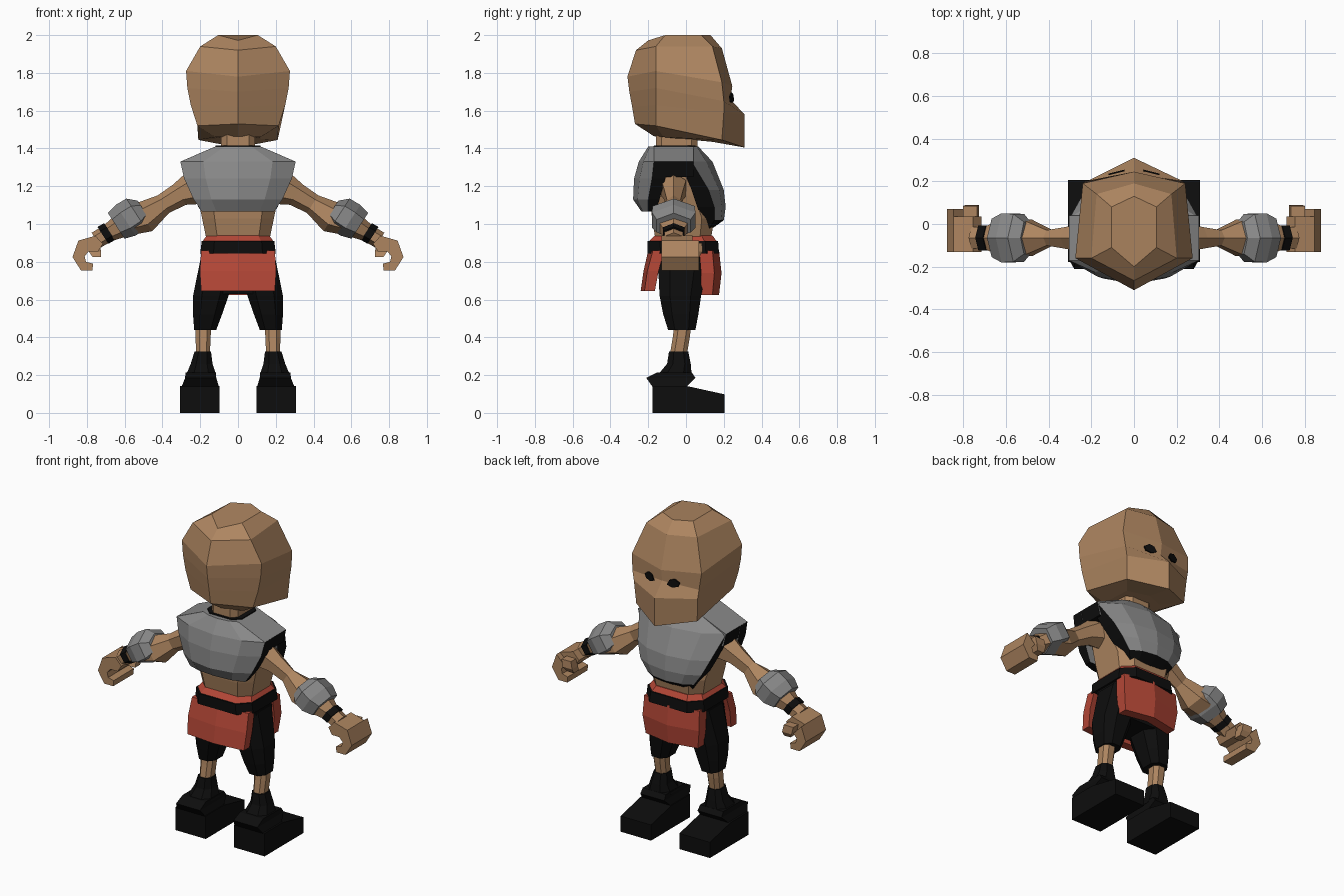
import bpy, bmesh, math
from mathutils import Vector

if "Cube" in bpy.data.objects:
    bpy.data.objects.remove(bpy.data.objects["Cube"])


def material(name, rgb):
    m = bpy.data.materials.new(name)
    m.use_nodes = True
    m.diffuse_color = (*rgb, 1)
    m.node_tree.nodes["Principled BSDF"].inputs["Base Color"].default_value = (*rgb, 1)
    return m


SKIN = material("tan skin", (0.42, 0.235, 0.117))
GREY = material("grey armour", (0.25, 0.25, 0.25))
RED = material("red cloth", (0.45, 0.062, 0.037))
BLACK = material("black cloth", (0.004, 0.004, 0.004))


def loft(name, rings, mats, mirror=False, rule=None):
    """Join equal-length rings of points with flat faces and cap both ends."""
    bm = bmesh.new()
    rows = [[bm.verts.new(p) for p in r] for r in rings]
    n = len(rows[0])
    for a, b in zip(rows, rows[1:]):
        for i in range(n):
            j = (i + 1) % n
            bm.faces.new((a[i], a[j], b[j], b[i]))
    bm.faces.new(rows[0])
    bm.faces.new(rows[-1])
    bmesh.ops.recalc_face_normals(bm, faces=bm.faces)
    bm.normal_update()
    if rule:
        for f in bm.faces:
            f.material_index = rule(f)
    me = bpy.data.meshes.new(name)
    bm.to_mesh(me)
    bm.free()
    for m in mats:
        me.materials.append(m)
    ob = bpy.data.objects.new(name, me)
    bpy.context.collection.objects.link(ob)
    if mirror:
        ob.modifiers.new("Mirror", 'MIRROR').use_mirror_merge = False
    return ob


def sym(half):
    """Complete a half ring that starts and ends on the centre plane."""
    return half + [(-x, y, z) for x, y, z in reversed(half[1:-1])]


def box(x0, x1, y0, y1, zb, zf=None):
    zf = zb if zf is None else zf
    return [(x0, y0, zb), (x1, y0, zb), (x1, y1, zf), (x0, y1, zf)]


def oct_ring(hx, y0, y1, z, cut=0.35):
    """Chamfered rectangle, symmetric in x."""
    c = cut * hx
    return sym([(0, y0, z), (hx - c, y0, z), (hx, y0 + c, z),
                (hx, y1 - c, z), (hx - c, y1, z), (0, y1, z)])


ARM_N = Vector((0.54, 0, 0.84))


def arm_ring(x, z, ry, rn, n=6, y=-0.065):
    """Ring across the arm's slanted axis."""
    pts = []
    for i in range(n):
        a = math.tau * (i + 0.5) / n
        k = 1 / math.cos(math.pi / n)
        p = Vector((x, y + ry * math.cos(a) * k, z)) + ARM_N * rn * math.sin(a) * k
        pts.append(tuple(p))
    return pts


# Head: rings run back centre, back corner, front corner, front centre
head = [
    [(0, -.20, 1.972), (.105, -.11, 2.0), (.105, .08, 2.0), (0, .13, 2.0)],
    [(0, -.265, 1.92), (.20, -.16, 1.94), (.175, .14, 1.94), (0, .19, 1.93)],
    [(0, -.31, 1.78), (.275, -.16, 1.81), (.24, .19, 1.75), (0, .245, 1.73)],
    [(0, -.30, 1.70), (.268, -.16, 1.72), (.23, .20, 1.65), (0, .235, 1.66)],
    [(0, -.285, 1.62), (.25, -.16, 1.63), (.22, .20, 1.59), (0, .31, 1.58)],
    [(0, -.27, 1.53), (.215, -.16, 1.52), (.21, .19, 1.445), (0, .31, 1.405)],
    [(0, -.17, 1.465), (.12, -.12, 1.46), (.12, .08, 1.45), (0, .14, 1.435)],
]
loft("head", [sym(r) for r in head], [SKIN])

# Eyes: thin plates lying on the face below the brow
eye = [(.045, 1.655), (.06, 1.685), (.09, 1.695), (.12, 1.675), (.11, 1.65), (.075, 1.642)]
loft("eyes", [[(x, .262 - .25 * x + d, z) for x, z in eye] for d in (-.004, .004)],
     [BLACK], mirror=True)

# Neck and torso
loft("neck", [oct_ring(.09, -.16, .06, 1.34), oct_ring(.09, -.16, .06, 1.48)], [SKIN])
loft("torso", [oct_ring(.165, -.16, .13, .91), oct_ring(.19, -.18, .15, 1.03),
               oct_ring(.215, -.19, .12, 1.15), oct_ring(.24, -.15, .06, 1.30)], [SKIN])
loft("collar", [oct_ring(.12, -.175, .05, 1.40), oct_ring(.12, -.17, .05, 1.416)], [BLACK])


def edge_black(f):
    return 1 if abs(f.normal.x) > .8 or f.normal.z < -.6 else 0


def plate(z, yo, xc, yc, yi):
    """Vest section: outer centre, bevelled corner, inner face."""
    ym = yo + (yc - yo) * .3
    return sym([(0, yo, z), (xc * .6, ym, z), (xc, yc, z), (xc, yi, z), (0, yi, z)])


# Armoured vest: grey plates with black edges
loft("vest_back", [plate(*r) for r in (
    (1.41, -.20, .12, -.17, -.10), (1.33, -.25, .305, -.17, -.10),
    (1.24, -.275, .285, -.18, -.11), (1.13, -.28, .235, -.20, -.14),
    (1.065, -.235, .19, -.20, -.16))], [GREY, BLACK], rule=edge_black)
loft("vest_front", [plate(*r) for r in (
    (1.41, .065, .12, .04, -.04), (1.33, .14, .30, .03, -.03),
    (1.18, .20, .25, .12, .03), (1.09, .21, .21, .15, .06),
    (1.02, .20, .16, .15, .08), (.97, .13, .13, .12, .08))], [GREY, BLACK], rule=edge_black)
loft("vest_shoulders", [box(-x, x, -.17, .04, z) for x, z in
                        ((.12, 1.41), (.304, 1.331), (.285, 1.25))],
     [GREY, BLACK], rule=edge_black)

# Waist sash, belt and the two hanging flaps
loft("waist_sash", [oct_ring(.165, -.165, .14, .94), oct_ring(.19, -.20, .165, .905),
                    oct_ring(.19, -.20, .165, .89)], [RED])
loft("belt", [oct_ring(.192, -.205, .17, .91), oct_ring(.20, -.205, .175, .845)], [BLACK])


def flap(hx, y_mid, y_side, thick, z):
    return sym([(0, y_mid, z), (hx, y_side, z),
                (hx, y_side - thick, z), (0, y_mid - thick, z)])


loft("back_flap", [flap(.195, -.20, -.175, -.06, .86), flap(.202, -.225, -.205, -.06, .75),
                   flap(.195, -.24, -.22, -.055, .645)], [RED])
loft("front_flap", [flap(.19, .175, .14, .07, .86), flap(.195, .188, .15, .07, .74),
                    flap(.18, .175, .14, .06, .625)], [RED])

# Shorts: hips and baggy legs
loft("shorts_hips", [oct_ring(.185, -.17, .12, .87), oct_ring(.20, -.15, .11, .75),
                     oct_ring(.13, -.12, .08, .63)], [BLACK])


def leg_ring(x0, x1, y0, y1, z):
    cx, cy = (x1 - x0) * .25, (y1 - y0) * .25
    return [(x0 + cx, y0, z), (x1 - cx, y0, z), (x1, y0 + cy, z), (x1, y1 - cy, z),
            (x1 - cx, y1, z), (x0 + cx, y1, z), (x0, y1 - cy, z), (x0, y0 + cy, z)]


loft("shorts_legs", [leg_ring(*r) for r in (
    (.01, .195, -.15, .12, .83), (.05, .238, -.14, .08, .62),
    (.085, .238, -.12, .065, .52), (.115, .232, -.095, .05, .44))], [BLACK], mirror=True)

# Shins and boots
loft("shins", [leg_ring(*r) for r in (
    (.14, .225, -.06, .03, .48), (.145, .225, -.07, .02, .40),
    (.15, .22, -.09, .0, .28))], [SKIN], mirror=True)
loft("boot_shafts", [leg_ring(*r) for r in (
    (.143, .23, -.09, .012, .325), (.135, .25, -.10, .025, .26),
    (.115, .275, -.15, .03, .20))], [BLACK], mirror=True)
loft("boot_cuffs", [box(.118, .278, -.15, .03, .215), box(.115, .28, -.21, .05, .185),
                    box(.10, .30, -.175, .0, .135)], [BLACK], mirror=True)
loft("boot_feet", [box(.098, .308, -.178, .0, .143), box(.098, .308, -.178, .0, 0)],
     [BLACK], mirror=True)
loft("boot_toes", [box(.098, .308, 0, .205, .143, .098), box(.098, .308, 0, .205, 0)],
     [BLACK], mirror=True)

# Arms, gauntlets and wrist bands
loft("arms", [arm_ring(*r) for r in (
    (.22, 1.19, .065, .085), (.31, 1.155, .05, .055), (.395, 1.105, .036, .048),
    (.50, 1.035, .085, .075), (.60, 1.0, .09, .06), (.69, .95, .05, .04),
    (.75, .915, .05, .04))], [SKIN], mirror=True)
loft("gauntlets", [arm_ring(*r) for r in (
    (.50, 1.075, .075, .05), (.54, 1.055, .112, .082), (.595, 1.02, .115, .084),
    (.645, .99, .09, .07))], [GREY], mirror=True)
loft("wrist_bands", [arm_ring(*r) for r in (
    (.68, .96, .058, .046), (.715, .94, .058, .046))], [BLACK], mirror=True)

# Curled hands: one hooked outline in side profile, plus a thumb
palm = [(.715, .895), (.755, .938), (.845, .912), (.876, .825), (.832, .755), (.77, .755),
        (.768, .79), (.805, .80), (.812, .83), (.79, .855), (.74, .855)]
loft("hands", [[(x, y, z) for x, z in palm] for y in (-.13, .035)], [SKIN], mirror=True)
loft("hand_edges", [[(x, y, z) for x, z in palm[2:10]] for y in (.035, .07)],
     [SKIN], mirror=True)
loft("thumbs", [box(.735, .80, .02, .085, .90), box(.725, .79, .03, .088, .855),
                box(.725, .77, .02, .07, .825)], [SKIN], mirror=True)
